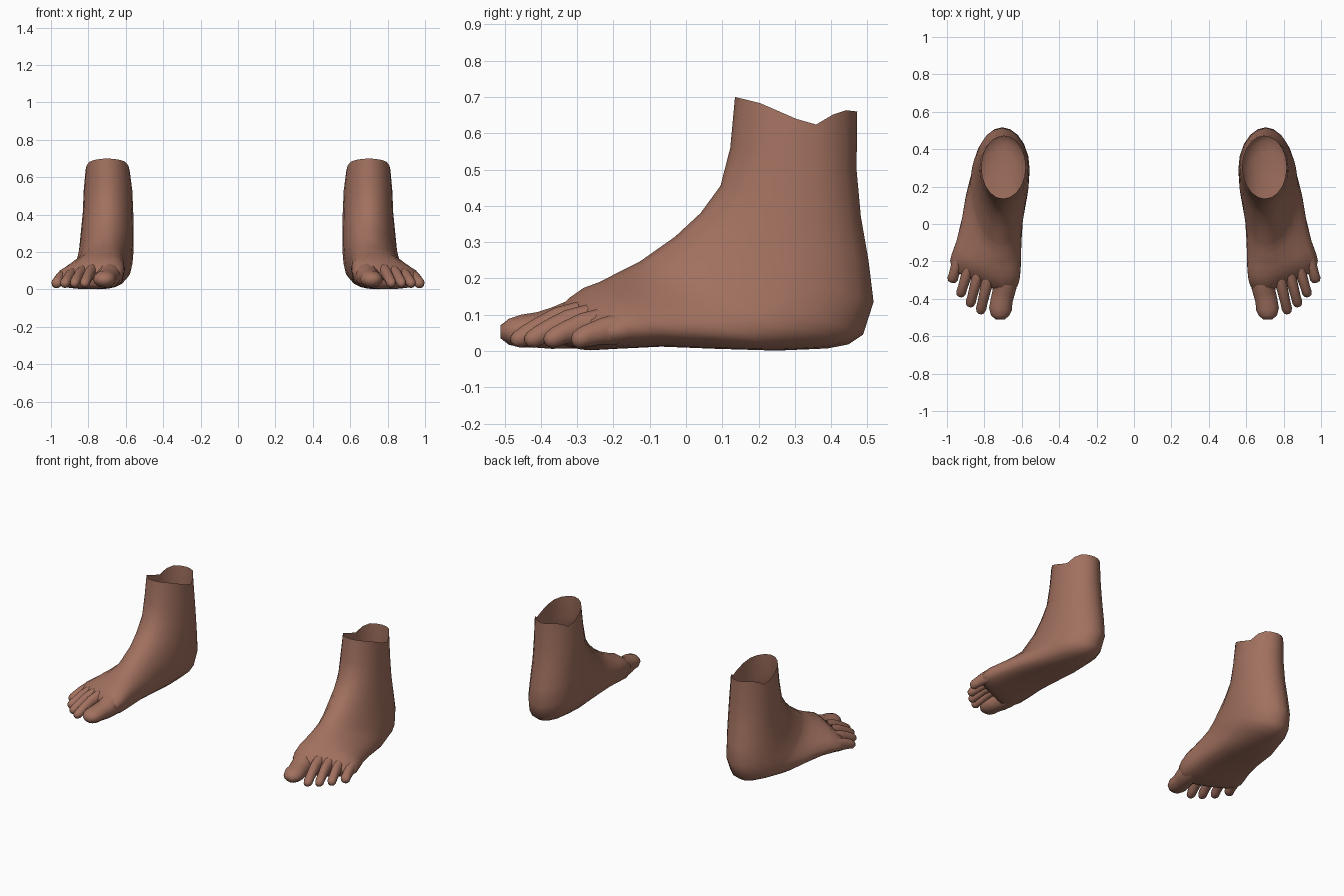
import bpy, math
from mathutils import Vector

if "Cube" in bpy.data.objects:
    bpy.data.objects.remove(bpy.data.objects["Cube"])

skin = bpy.data.materials.new("brown skin")
skin.diffuse_color = (0.36, 0.165, 0.115, 1)
skin.use_nodes = True
skin.node_tree.nodes["Principled BSDF"].inputs["Base Color"].default_value = skin.diffuse_color


def loft(name, rings, cap):
    """Skin a list of equal-length point rings; optionally cap the last one."""
    n = len(rings[0])
    verts = [p for r in rings for p in r]
    faces = []
    for i in range(len(rings) - 1):
        for j in range(n):
            k = (j + 1) % n
            faces.append((i * n + j, i * n + k, (i + 1) * n + k, (i + 1) * n + j))
    if cap:
        faces.append(tuple(range((len(rings) - 1) * n, len(rings) * n)))
    mesh = bpy.data.meshes.new(name)
    mesh.from_pydata(verts, [], faces)
    mesh.materials.append(skin)
    ob = bpy.data.objects.new(name, mesh)
    bpy.context.collection.objects.link(ob)
    # the other foot
    mir = ob.modifiers.new("other_foot", 'MIRROR')
    mir.use_mirror_merge = False
    bpy.ops.object.select_all(action='DESELECT')
    bpy.context.view_layer.objects.active = ob
    ob.select_set(True)
    bpy.ops.object.mode_set(mode='EDIT')
    bpy.ops.mesh.select_all(action='SELECT')
    bpy.ops.mesh.normals_make_consistent(inside=False)
    bpy.ops.object.mode_set(mode='OBJECT')
    bpy.ops.object.shade_smooth_by_angle(angle=math.radians(60))
    return ob


def spow(v, e):
    return math.copysign(abs(v) ** e, v)


def opening_dip(s):
    """Depth of the V-shaped notch in the sides of the ankle opening."""
    if s > .8:
        return .008 * (1 - s) / .2
    if s > .36:
        return .008 + .047 * (.8 - s) / .44
    return .055 * max(0, s - .13) / .23


# Foot and ankle: sections fanning from the open ankle down to the toe roots
# front y, z | back y, z | inner x, outer x | ridge x | height of widest | toe slant
SECTIONS = [
    (.135, .70, .472, .66, .58, .815, .70, .50, 0),
    (.122, .56, .470, .50, .565, .825, .70, .48, 0),
    (.095, .455, .482, .37, .560, .83, .70, .46, 0),
    (.04, .38, .503, .25, .558, .84, .70, .45, 0),
    (-.03, .315, .517, .135, .558, .85, .70, .42, 0),
    (-.08, .28, .488, .045, .564, .865, .705, .40, 0),
    (-.105, .262, .447, .018, .57, .873, .705, .39, 0),
    (-.13, .245, .39, .007, .58, .88, .705, .38, 0),
    (-.17, .225, .25, .001, .595, .905, .705, .38, 0),
    (-.20, .21, .08, .006, .602, .927, .71, .38, .05),
    (-.24, .19, -.08, .012, .608, .952, .71, .38, .15),
    (-.285, .174, -.22, .006, .611, .975, .71, .38, .30),
    (-.325, .147, -.305, .002, .618, .983, .71, .40, .42),
    (-.355, .118, -.345, .012, .632, .975, .71, .42, .42),
    (-.367, .095, -.36, .028, .65, .96, .71, .45, .42),
]
N = 20
rings = []
for i, (fy, fz, by, bz, xi, xo, rx, m, slant) in enumerate(SECTIONS):
    cx, hw = (xi + xo) / 2, (xo - xi) / 2
    ring = []
    for j in range(N):
        a = 2 * math.pi * j / N
        u, v = math.cos(a), math.sin(a)
        if v >= 0:
            s = m + (1 - m) * v
            x = cx + hw * u + (rx - cx) * v ** 1.5
        else:
            s = m - m * abs(v) ** (.75 if i > 7 else .95)
            x = cx + hw * spow(u, .9 if i > 7 else 1.05)
        # front edge sweeps back toward the little toe, and slightly at the inside
        y = by + (fy - by) * s + slant * (x - .70 if x > .70 else (.70 - x) * .6)
        z = bz + (fz - bz) * s
        if i == 0:
            z -= opening_dip(s)
        ring.append((x, y, z))
    rings.append(ring)
loft("foot", rings, True)


# Toes: path points with half width and half height, rounded at the tip
def toe(name, path):
    out = []
    for k, (x, y, z, w, h) in enumerate(path):
        p, q = path[max(k - 1, 0)], path[min(k + 1, len(path) - 1)]
        d = Vector((q[0] - p[0], q[1] - p[1], 0)).normalized()
        side = Vector((-d.y, d.x, 0))
        ring = []
        for j in range(12):
            a = 2 * math.pi * j / 12
            c = Vector((x, y, z)) + side * w * math.cos(a)
            c.z += h * math.sin(a)
            ring.append(c)
        out.append(ring)
    loft(name, out, True)


toe("big_toe", [
    (.690, -.27, .080, .066, .072), (.692, -.325, .073, .067, .066),
    (.698, -.37, .063, .060, .057), (.708, -.41, .058, .059, .049),
    (.714, -.455, .055, .061, .045), (.716, -.488, .053, .049, .036),
    (.716, -.511, .053, .024, .018)])

# root x, y | tip x, y | half width | root height
SMALL = [
    ("second_toe", .782, -.30, .824, -.482, .029, .094),
    ("third_toe", .835, -.275, .880, -.444, .028, .086),
    ("fourth_toe", .885, -.24, .932, -.390, .028, .075),
    ("little_toe", .938, -.19, .976, -.314, .030, .060),
]
for name, x0, y0, x1, y1, w, z0 in SMALL:
    path = []
    for t, ws, h, drop in [(0, 1.15, .042, 0), (.35, 1.0, .037, .2), (.65, .92, .032, .6),
                           (.85, .95, .029, .92), (.96, .68, .019, 1), (1, .3, .008, 1)]:
        path.append((x0 + (x1 - x0) * t, y0 + (y1 - y0) * t,
                     z0 + (.033 - z0) * drop, w * ws, h))
    toe(name, path)
